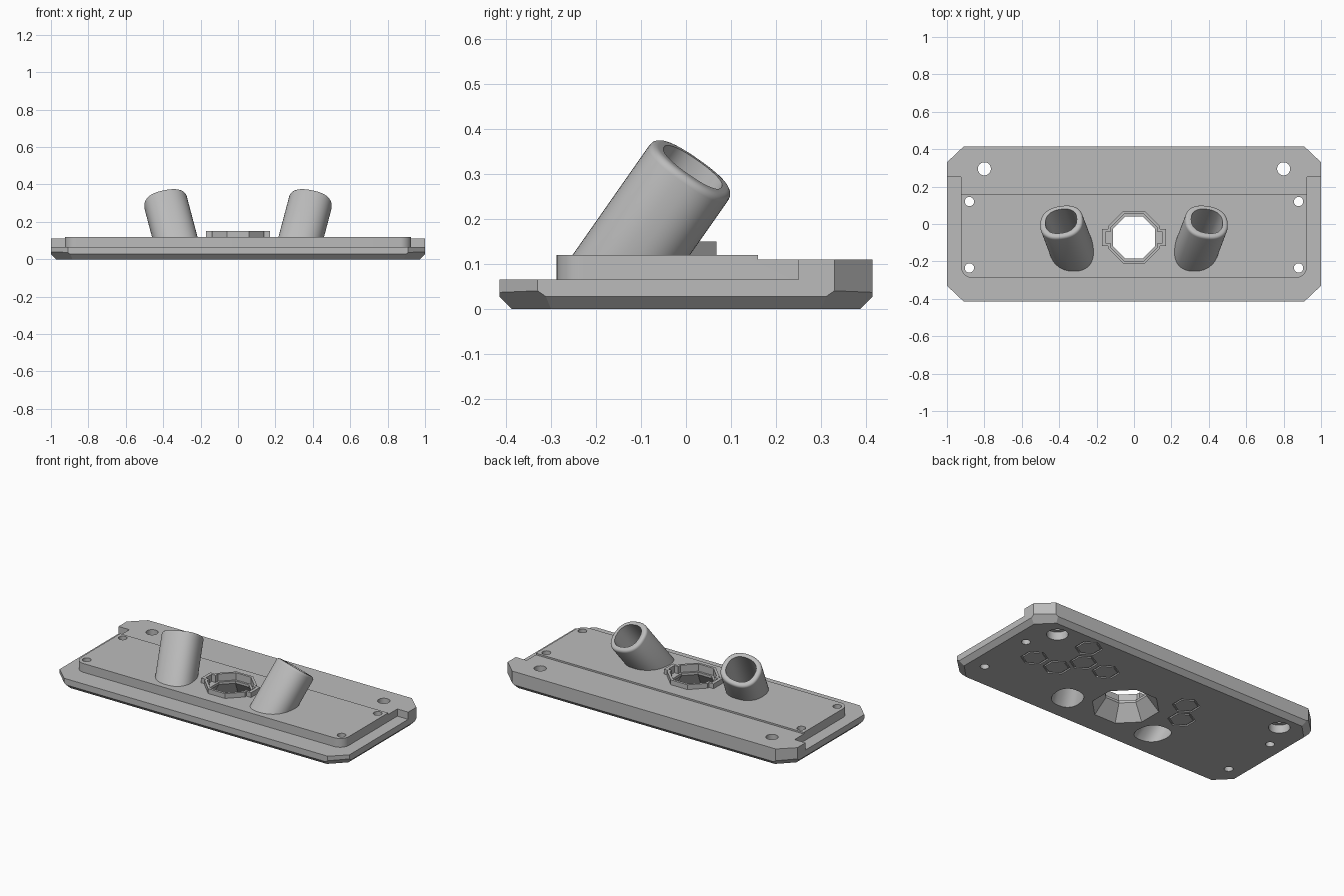
import bpy, bmesh, math
from mathutils import Vector

if "Cube" in bpy.data.objects:
    bpy.data.objects.remove(bpy.data.objects["Cube"], do_unlink=True)

grey = bpy.data.materials.new("plain grey")
grey.use_nodes = True
grey.diffuse_color = (0.5, 0.5, 0.5, 1)
grey.node_tree.nodes["Principled BSDF"].inputs["Base Color"].default_value = (0.5, 0.5, 0.5, 1)


def finish(bm, name):
    bmesh.ops.recalc_face_normals(bm, faces=bm.faces[:])
    mesh = bpy.data.meshes.new(name)
    bm.to_mesh(mesh)
    bm.free()
    mesh.materials.append(grey)
    ob = bpy.data.objects.new(name, mesh)
    bpy.context.collection.objects.link(ob)
    return ob


def loft(rings, name, closed=False):
    """Skin a stack of equal-length point rings; cap the ends or close the loop."""
    bm = bmesh.new()
    rows = [[bm.verts.new(p) for p in ring] for ring in rings]
    n = len(rows[0])
    pairs = list(zip(rows, rows[1:])) + ([(rows[-1], rows[0])] if closed else [])
    for low, high in pairs:
        for i in range(n):
            j = (i + 1) % n
            bm.faces.new((low[i], low[j], high[j], high[i]))
    if not closed:
        bm.faces.new(rows[0])
        bm.faces.new(rows[-1])
    return finish(bm, name)


def prism(outline, z0, z1, name):
    return loft([[(x, y, z) for x, y in outline] for z in (z0, z1)], name)


def box(x0, x1, y0, y1, z0, z1):
    return prism([(x0, y0), (x1, y0), (x1, y1), (x0, y1)], z0, z1, "cutter")


def polygon(cx, cy, r, n, turn=0.0):
    return [(cx + r * math.cos(math.tau * i / n + turn),
             cy + r * math.sin(math.tau * i / n + turn)) for i in range(n)]


def octagon(cy, apothem):
    return polygon(0, cy, apothem / math.cos(math.pi / 8), 8, math.pi / 8)


def combine(target, tool, operation="DIFFERENCE"):
    tool.hide_render = True
    mod = target.modifiers.new(operation.lower(), "BOOLEAN")
    mod.object, mod.operation, mod.solver = tool, operation, "EXACT"
    bpy.context.view_layer.objects.active = target
    bpy.ops.object.modifier_apply(modifier=mod.name)
    bpy.data.objects.remove(tool, do_unlink=True)


# Base plate with clipped corners and a chamfered underside
Y, BACK = 0.415, 0.11
corner = [(1, 0.33), (0.91, Y)]
outline = corner + [(-x, y) for x, y in corner[::-1]]
outline += [(-x, -y) for x, y in outline]
plate = prism(outline, 0, BACK, "mounting_plate")
bm = bmesh.new()
bm.from_mesh(plate.data)
planes = [((s, 0, 0.027), (s, 0, -1)) for s in (1, -1)]
planes += [((0, s * Y, 0.027), (0, s, -1)) for s in (1, -1)]
planes += [((sx, sy * 0.33, 0.04), (sx, sy, -math.sqrt(2)))
           for sx in (1, -1) for sy in (1, -1)]
for point, normal in planes:
    cut = bmesh.ops.bisect_plane(bm, geom=bm.verts[:] + bm.edges[:] + bm.faces[:],
                                 plane_co=point, plane_no=normal, clear_outer=True)
    edges = [e for e in cut["geom_cut"] if isinstance(e, bmesh.types.BMEdge)]
    bmesh.ops.holes_fill(bm, edges=edges)
bmesh.ops.recalc_face_normals(bm, faces=bm.faces[:])
bm.to_mesh(plate.data)
bm.free()

# Low front ledge, raised panel with rounded front corners, slightly lower back
combine(plate, box(-1.2, 1.2, -0.6, 0.25, 0.065, 0.3))
R, PX, PY = 0.06, 0.925, -0.288
arc = [(PX - R + R * math.sin(a), PY + R - R * math.cos(a))
       for a in (math.pi / 2 * i / 8 for i in range(9))]
half = arc + [(PX, 0.28)]
panel = prism(half + [(-x, y) for x, y in half[::-1]], 0.04, 0.12, "raised_panel")
combine(plate, panel, "UNION")
combine(plate, box(-1.2, 1.2, 0.16, 0.6, BACK, 0.3))

# Central port: collar with side tabs, recess, octagonal opening flared below
PORT_Y = -0.072


def tabbed(apothem, reach, tab):
    q = [(reach, tab), (apothem, tab), (apothem, apothem * 0.414), (apothem * 0.414, apothem)]
    top = q + [(-x, y) for x, y in q[::-1]]
    return [(x, PORT_Y + y) for x, y in top + [(-x, -y) for x, y in top]]


combine(plate, prism(tabbed(0.14, 0.172, 0.045), 0.1, 0.15, "port_collar"), "UNION")
combine(plate, prism(tabbed(0.125, 0.152, 0.03), 0.105, 0.3, "cutter"))
flare = [(-0.01, 0.185), (0.09, 0.113), (0.2, 0.113)]
combine(plate, loft([[(x, y, z) for x, y in octagon(PORT_Y, a)] for z, a in flare], "cutter"))

# Screw holes, with counterbores below the back pair
for s in (1, -1):
    for x, y, r, depth in ((0.8, 0.295, 0.035, 0.3), (0.8, 0.295, 0.06, 0.05),
                           (0.88, 0.12, 0.025, 0.3), (0.88, -0.235, 0.025, 0.3)):
        combine(plate, prism(polygon(s * x, y, r, 32), -0.1, depth, "cutter"))

# Engraved hexagon outlines on the underside
for x, y in ((0.57, 0.29), (0.49, 0.15), (0.33, 0.15), (0.73, 0.015),
             (0.57, 0.015), (-0.25, 0.15), (-0.33, 0.015)):
    rings = [[(px, py, z) for px, py in polygon(x, y, r, 6, math.pi / 6)]
             for r, z in ((0.078, -0.01), (0.078, 0.008), (0.066, 0.008), (0.066, -0.01))]
    combine(plate, loft(rings, "cutter", closed=True))

# Slanted oval tubes, open right through the plate
N = 64


def tube_ring(side, w, d, back=0.0, floor=None):
    """Rounded oval across the tube axis, or slid along the axis onto a level."""
    axis = Vector((side * 0.265, 0.7, 1)).normalized()
    u = (Vector((1, 0, 0)) - axis * axis.x).normalized()
    v = axis.cross(u)
    centre = Vector((side * 0.39, 0.015, 0.315)) - axis * back
    pts = []
    for i in range(N):
        c, s = math.cos(math.tau * i / N), math.sin(math.tau * i / N)
        p = centre + u * math.copysign(abs(c) ** 0.85, c) * w + v * math.copysign(abs(s) ** 0.85, s) * d
        if floor is not None:
            p -= axis * ((p.z - floor) / axis.z)
        pts.append(p)
    return pts


OUT, INN = (0.117, 0.107), (0.086, 0.078)
for side, name in ((1, "left_tube"), (-1, "right_tube")):
    combine(plate, loft([tube_ring(side, *INN, floor=z) for z in (-0.05, 0.25)], "cutter"))
    rings = [tube_ring(side, *OUT, floor=0.1)]
    for k in range(5):
        a = math.pi / 2 * k / 4
        inset, drop = 0.016 * (1 - math.cos(a)), 0.016 * (1 - math.sin(a))
        rings.append(tube_ring(side, OUT[0] - inset, OUT[1] - inset, drop))
    rings += [tube_ring(side, *INN), tube_ring(side, *INN, floor=0.1)]
    loft(rings, name, closed=True)

# Smooth the round walls, keep the hard edges
for ob in bpy.context.view_layer.objects:
    ob.select_set(ob.name in ("mounting_plate", "left_tube", "right_tube"))
bpy.context.view_layer.objects.active = plate
bpy.ops.object.shade_smooth_by_angle(angle=math.radians(30))
